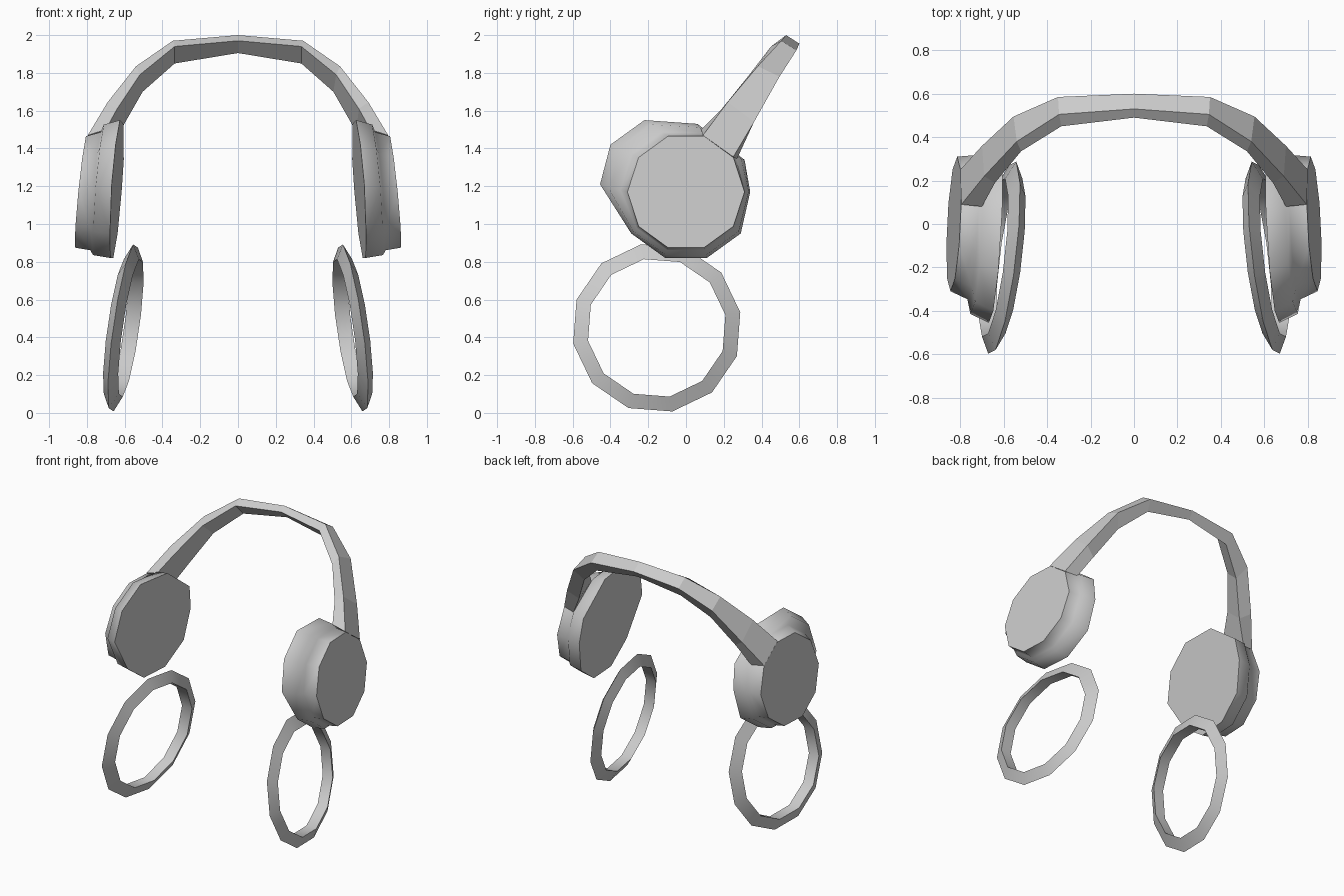
import bpy
import bmesh
import math

default_cube = bpy.data.objects.get("Cube")
if default_cube:
    bpy.data.objects.remove(default_cube, do_unlink=True)

grey = bpy.data.materials.new("plain_grey")
grey.use_nodes = True
grey_value = (0.6, 0.6, 0.6, 1.0)
grey.diffuse_color = grey_value
grey.node_tree.nodes["Principled BSDF"].inputs["Base Color"].default_value = grey_value


def loft(name, rings, wrap=False, cap_start=False, cap_end=False, smooth_angle=None):
    """Skin closed rings into one surface and mirror it across x."""
    bm = bmesh.new()
    loops = [[bm.verts.new(point) for point in ring] for ring in rings]
    pairs = list(zip(loops, loops[1:]))
    if wrap:
        pairs.append((loops[-1], loops[0]))
    for first, second in pairs:
        count = len(first)
        for i in range(count):
            j = (i + 1) % count
            bm.faces.new((first[i], first[j], second[j], second[i]))
    if cap_start:
        bm.faces.new(loops[0])
    if cap_end:
        bm.faces.new(loops[-1])
    bmesh.ops.recalc_face_normals(bm, faces=bm.faces)
    mesh = bpy.data.meshes.new(name)
    bm.to_mesh(mesh)
    bm.free()
    mesh.materials.append(grey)
    obj = bpy.data.objects.new(name, mesh)
    bpy.context.collection.objects.link(obj)
    if smooth_angle:
        bpy.ops.object.select_all(action="DESELECT")
        obj.select_set(True)
        bpy.context.view_layer.objects.active = obj
        bpy.ops.object.shade_smooth_by_angle(angle=math.radians(smooth_angle))
    mirror = obj.modifiers.new("mirror", "MIRROR")
    mirror.use_axis[0] = True
    mirror.merge_threshold = 0.002
    return obj


def circle(sides, radius, center_y, center_z, start=0.0):
    """Points of a regular polygon in the side plane."""
    angles = [math.radians(start) + math.tau * i / sides for i in range(sides)]
    return [(center_y + radius * math.cos(a), center_z + radius * math.sin(a)) for a in angles]


# Ear cups: a round outer cap flaring forward and up to a larger inner face
cup_z = 1.17
outer_outline = circle(10, 0.31, 0, cup_z)
inner_outline = [(0.34, 1.17), (0.31, 1.34), (0.06, 1.53), (-0.22, 1.55), (-0.40, 1.42),
                 (-0.455, 1.21), (-0.29, 0.95), (-0.11, 0.82), (0.11, 0.82), (0.29, 0.95)]


def cup_ring(depth, flare):
    """Blend between the outer cap and the inner face."""
    ring = []
    for (oy, oz), (iy, iz) in zip(outer_outline, inner_outline):
        y = oy + (iy - oy) * flare
        z = oz + (iz - oz) * flare
        outer_x = 0.83 - 0.05 * y - 0.1 * (z - cup_z)
        inner_x = 0.64 - 0.07 * y - 0.08 * (z - cup_z)
        ring.append((outer_x + (inner_x - outer_x) * depth, y, z))
    return ring


cup_steps = [(0, 0), (0.43, 0.25), (0.52, 0.72), (1, 1)]
loft("ear_cups", [cup_ring(depth, flare) for depth, flare in cup_steps],
     cap_start=True, cap_end=True, smooth_angle=62)


# Ear pads: loose tilted rings with a triangular section
pad_y, pad_z = -0.155, 0.45


def pad_ring(radius, offset):
    """One edge loop of the pad, lying in its tilted plane."""
    return [(0.607 + offset - 0.12 * (y - pad_y) - 0.14 * (z - pad_z), y, z)
            for y, z in circle(12, radius, pad_y, pad_z, start=10.6)]


loft("ear_pads", [pad_ring(0.45, 0), pad_ring(0.37, 0.04), pad_ring(0.37, -0.04)],
     wrap=True, smooth_angle=45)


# Headband: half an arch of four-sided sections leaning backward
# Each section runs: outer front, outer back, inner back, inner front
band_sections = [
    [(0, 0.53, 2.0), (0, 0.60, 1.955), (0, 0.56, 1.905), (0, 0.49, 1.97)],
    [(0.345, 0.505, 1.97), (0.35, 0.585, 1.92), (0.335, 0.54, 1.85), (0.335, 0.45, 1.94)],
    [(0.54, 0.38, 1.835), (0.555, 0.495, 1.78), (0.505, 0.44, 1.70), (0.52, 0.335, 1.79)],
    [(0.69, 0.22, 1.645), (0.70, 0.36, 1.54), (0.625, 0.33, 1.49), (0.64, 0.19, 1.61)],
    [(0.795, 0.09, 1.47), (0.80, 0.25, 1.355), (0.71, 0.27, 1.345), (0.70, 0.08, 1.50)],
]
loft("headband", band_sections, cap_end=True)
